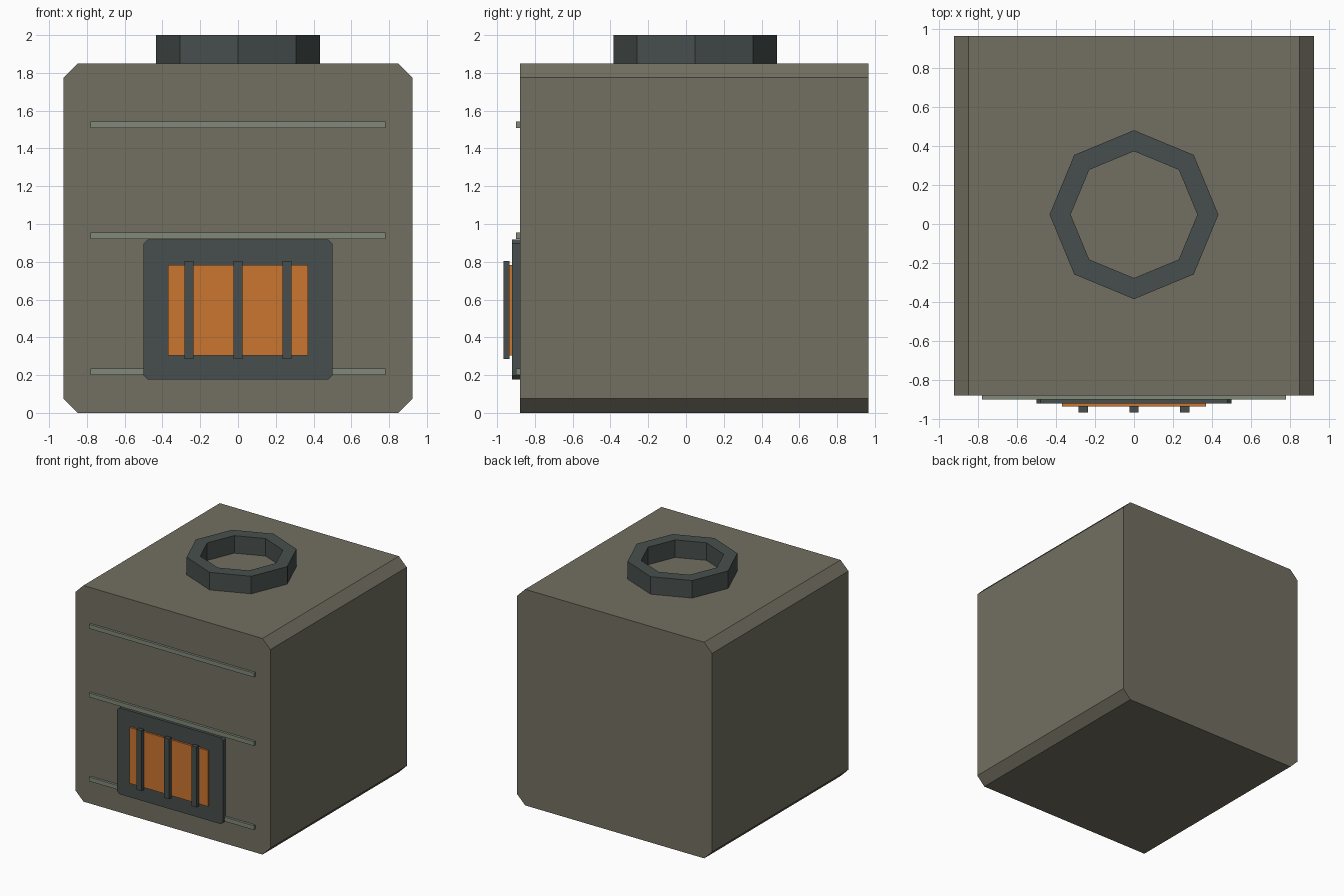
import bpy, bmesh
from math import cos, sin, tau

if "Cube" in bpy.data.objects:
    bpy.data.objects.remove(bpy.data.objects["Cube"])


def material(name, rgb):
    m = bpy.data.materials.new(name)
    m.diffuse_color = (*rgb, 1)
    m.use_nodes = True
    m.node_tree.nodes["Principled BSDF"].inputs["Base Color"].default_value = m.diffuse_color
    return m


STONE = material("stone", (0.17, 0.16, 0.12))
IRON = material("iron", (0.063, 0.078, 0.075))
TRIM = material("trim", (0.22, 0.25, 0.19))
EMBER = material("ember", (0.60, 0.18, 0.03))


def finish(name, bm, mat):
    bmesh.ops.recalc_face_normals(bm, faces=bm.faces)
    mesh = bpy.data.meshes.new(name)
    bm.to_mesh(mesh)
    bm.free()
    mesh.materials.append(mat)
    obj = bpy.data.objects.new(name, mesh)
    bpy.context.collection.objects.link(obj)
    return obj


def block(name, x, y, z, mat, chamfer=0):
    """Box from (min, max) ranges, optionally chamfered on its edges along y."""
    bm = bmesh.new()
    bmesh.ops.create_cube(bm, size=1)
    for v in bm.verts:
        v.co = [r[0] if c < 0 else r[1] for c, r in zip(v.co, (x, y, z))]
    if chamfer:
        edges = [e for e in bm.edges
                 if abs(e.verts[0].co.y - e.verts[1].co.y) > 1e-4]
        bmesh.ops.bevel(bm, geom=edges, offset=chamfer, offset_type='OFFSET',
                        segments=1, affect='EDGES')
    return finish(name, bm, mat)


def ring(name, centre_y, outer, inner, z0, z1, sides, mat):
    """Hollow polygonal collar: a rectangular section joined round the axis."""
    bm = bmesh.new()
    section = [(outer, z0), (outer, z1), (inner, z1), (inner, z0)]
    loops = [[bm.verts.new((r * cos(tau * i / sides),
                            centre_y + r * sin(tau * i / sides), z))
              for r, z in section] for i in range(sides)]
    for i in range(sides):
        a, b = loops[i], loops[(i + 1) % sides]
        for k in range(4):
            n = (k + 1) % 4
            bm.faces.new((a[k], b[k], b[n], a[n]))
    return finish(name, bm, mat)


# Main body, chamfered along its four depth edges
# (bevel offset is measured along the faces of a square corner)
block("furnace_body", (-0.923, 0.923), (-0.88, 0.965), (0, 1.85), STONE, 0.075)

# Chimney collar on the top
ring("chimney_collar", 0.048, 0.433, 0.325, 1.85, 2.0, 8, IRON)

# Horizontal trim strips on the front
for i, z in enumerate((0.218, 0.938, 1.525)):
    block(f"trim_strip_{i + 1}", (-0.78, 0.78), (-0.90, -0.87),
          (z - 0.018, z + 0.018), TRIM)

# Firebox door plate, glowing opening and grate bars
block("door_plate", (-0.5, 0.5), (-0.92, -0.87), (0.178, 0.917), IRON, 0.02)
block("ember_window", (-0.37, 0.37), (-0.936, -0.91), (0.305, 0.783), EMBER)
for i, x in enumerate((-0.26, 0, 0.26)):
    block(f"grate_bar_{i + 1}", (x - 0.024, x + 0.024), (-0.967, -0.934),
          (0.286, 0.803), IRON)
